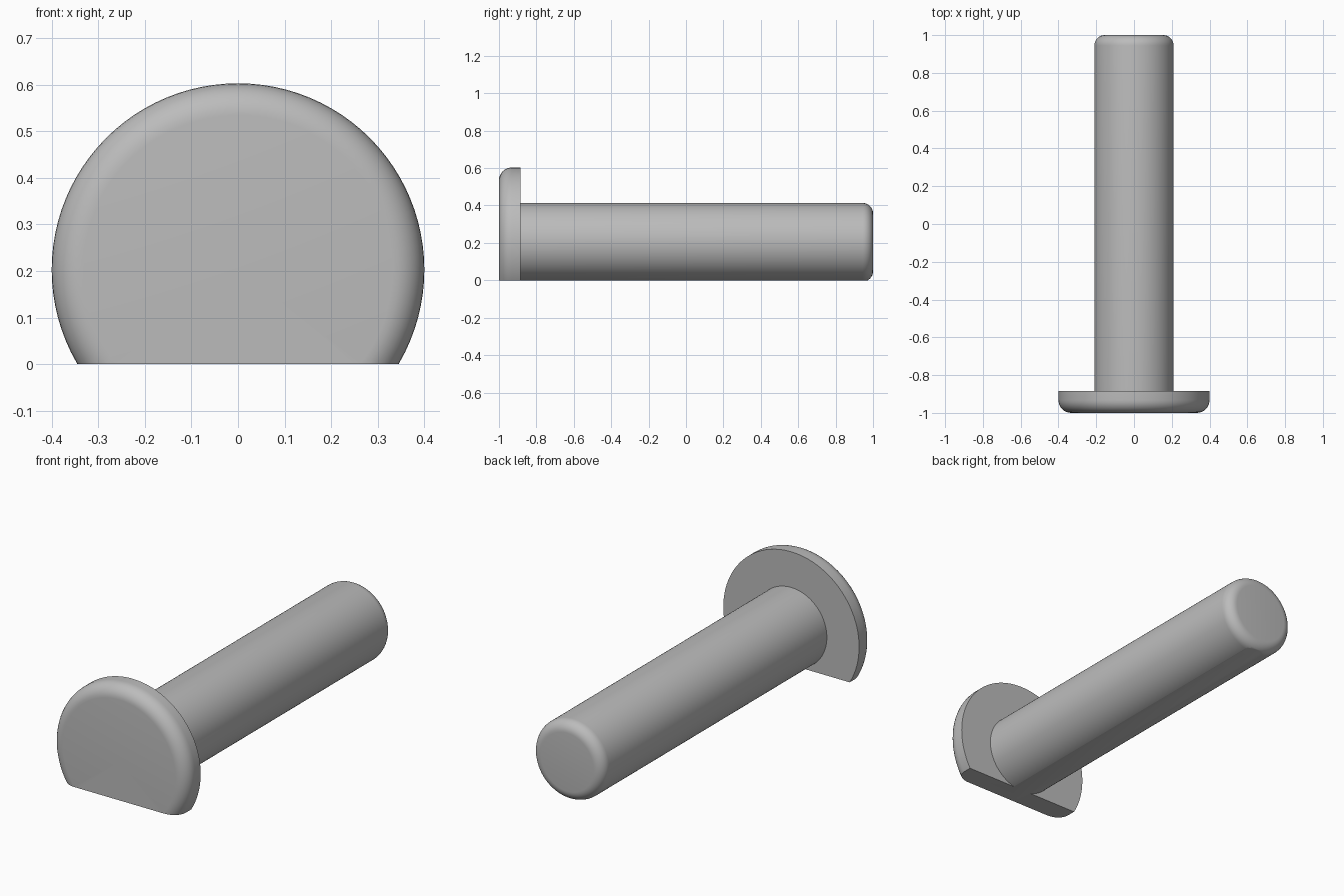
import bpy, bmesh, math
from mathutils import Matrix, Vector

if "Cube" in bpy.data.objects:
    bpy.data.objects.remove(bpy.data.objects["Cube"])

AXIS_Z = 0.203           # height of the pin axis above the flat underside
HEAD_R, SHANK_R = 0.40, 0.21
HEAD_ROUND, END_ROUND = 0.068, 0.055
STEPS, SEGMENTS = 8, 96


def arc(y, r, radius, a0, a1):
    """Quarter-round corner as (y, radius) points."""
    pts = []
    for i in range(STEPS + 1):
        a = math.radians(a0 + (a1 - a0) * i / STEPS)
        pts.append((y + radius * math.cos(a), r + radius * math.sin(a)))
    return pts


# Half profile: rounded head, square shoulder, shank with rounded end
profile = [(-1.0, 0.0)]
profile += arc(-1 + HEAD_ROUND, HEAD_R - HEAD_ROUND, HEAD_ROUND, 180, 90)
profile += [(-0.885, HEAD_R), (-0.885, SHANK_R)]
profile += arc(1 - END_ROUND, SHANK_R - END_ROUND, END_ROUND, 90, 0)
profile += [(1.0, 0.0)]

# Turn the profile around the y axis
bm = bmesh.new()
verts = [bm.verts.new((r, y, 0)) for y, r in profile]
edges = [bm.edges.new(pair) for pair in zip(verts, verts[1:])]
bmesh.ops.spin(bm, geom=verts + edges, cent=(0, 0, 0), axis=(0, 1, 0),
               angle=math.tau, steps=SEGMENTS, use_merge=True)
bmesh.ops.remove_doubles(bm, verts=bm.verts, dist=1e-5)
bmesh.ops.transform(bm, matrix=Matrix.Translation((0, 0, AXIS_Z)), verts=bm.verts)

# Slice the underside flat along head and shank, and close it
cut = bmesh.ops.bisect_plane(bm, geom=bm.verts[:] + bm.edges[:] + bm.faces[:],
                             plane_co=Vector((0, 0, 0)), plane_no=Vector((0, 0, -1)),
                             clear_outer=True)
rim = [e for e in cut["geom_cut"] if isinstance(e, bmesh.types.BMEdge)]
bmesh.ops.contextual_create(bm, geom=rim)
bmesh.ops.recalc_face_normals(bm, faces=bm.faces)

mesh = bpy.data.meshes.new("headed_pin")
bm.to_mesh(mesh)
bm.free()
pin = bpy.data.objects.new("headed_pin", mesh)
bpy.context.collection.objects.link(pin)

# Plain grey
grey = bpy.data.materials.new("plain grey")
grey.diffuse_color = (0.5, 0.5, 0.5, 1)
grey.use_nodes = True
grey.node_tree.nodes["Principled BSDF"].inputs["Base Color"].default_value = grey.diffuse_color
mesh.materials.append(grey)

# Smooth rounds, crisp shoulder and flat
bpy.context.view_layer.objects.active = pin
pin.select_set(True)
bpy.ops.object.shade_smooth_by_angle(angle=math.radians(30))
